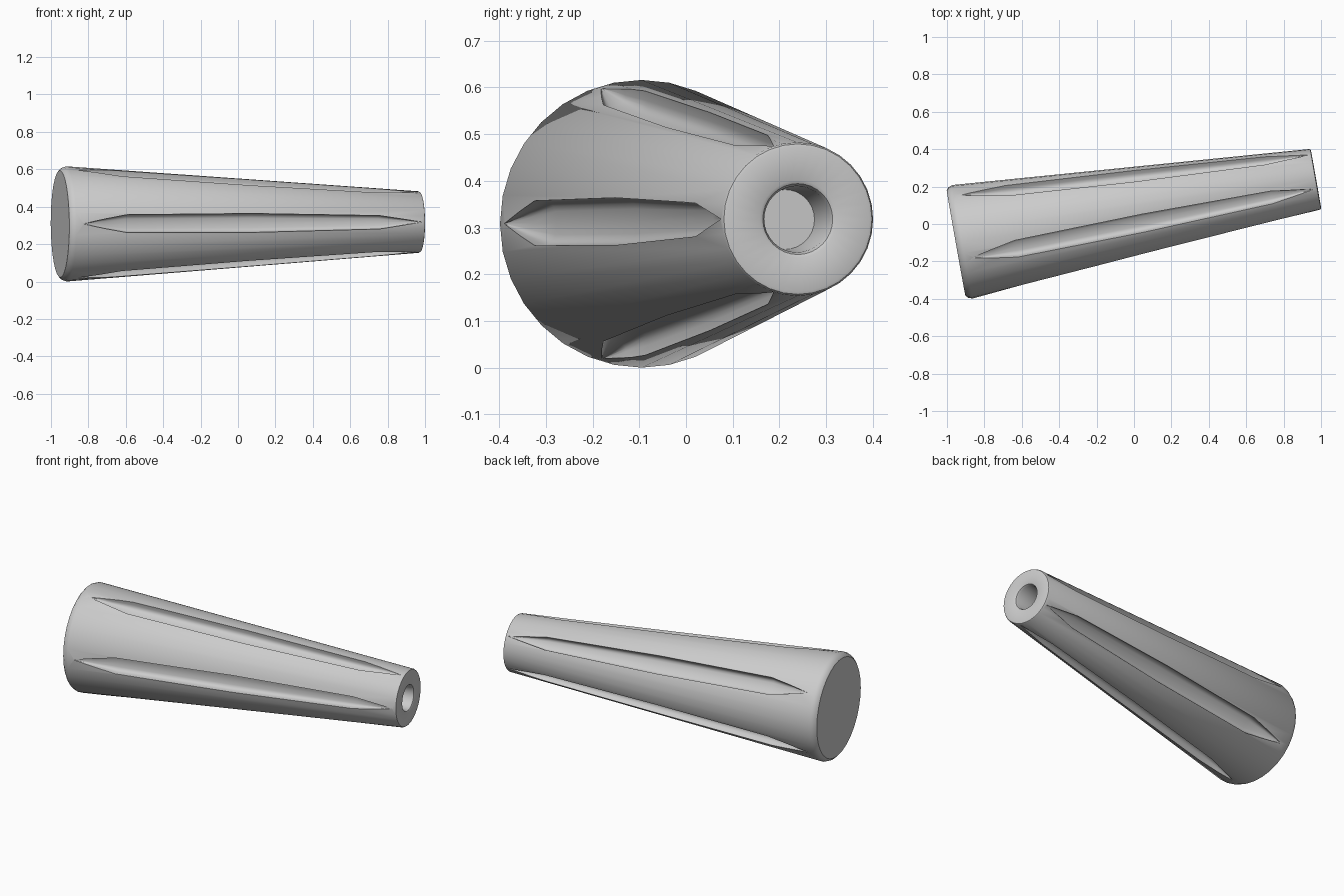
import bpy, bmesh
from math import sin, cos, pi, copysign
from mathutils import Matrix, Vector

if "Cube" in bpy.data.objects:
    bpy.data.objects.remove(bpy.data.objects["Cube"])

# Frame of the tilted handle: local z runs from the wide end to the narrow end
START, END = Vector((-0.918, -0.095, 0.308)), Vector((0.973, 0.24, 0.318))
LENGTH = (END - START).length
D = (END - START).normalized()
W = Vector((0, 0, 1)).cross(D).normalized()
U = D.cross(W)
FRAME = Matrix.Translation(START) @ Matrix((W, U, D)).transposed().to_4x4()
R_WIDE, R_NARROW = 0.308, 0.164


def surface_radius(t):
    return R_WIDE + (R_NARROW - R_WIDE) * t / LENGTH


def loft(bm, rings):
    loops = [[bm.verts.new(p) for p in ring] for ring in rings]
    n = len(loops[0])
    for a, b in zip(loops, loops[1:]):
        for i in range(n):
            j = (i + 1) % n
            bm.faces.new((a[i], a[j], b[j], b[i]))
    bm.faces.new(loops[0][::-1])
    bm.faces.new(loops[-1])


def make_object(name, bm):
    bmesh.ops.recalc_face_normals(bm, faces=bm.faces)
    mesh = bpy.data.meshes.new(name)
    bm.to_mesh(mesh)
    bm.free()
    obj = bpy.data.objects.new(name, mesh)
    obj.matrix_world = FRAME
    bpy.context.collection.objects.link(obj)
    return obj


def rounded(v):
    # squares off a circle coordinate for a flat floor and steep walls
    return copysign(abs(v) ** 0.55, v) if abs(v) > 1e-6 else 0.0


# Tapered handle body, turned with a socket in its narrow end
profile = [(0.286, -0.034), (0.300, -0.022), (R_WIDE, 0),
           (surface_radius(LENGTH - 0.008), LENGTH - 0.008),
           (0.161, LENGTH - 0.002), (0.155, LENGTH),
           (0.083, LENGTH), (0.076, LENGTH - 0.004), (0.071, LENGTH - 0.015),
           (0.064, LENGTH - 0.16)]
SIDES = 32
bm = bmesh.new()
loft(bm, [[(r * cos(2 * pi * i / SIDES), r * sin(2 * pi * i / SIDES), t)
           for i in range(SIDES)] for r, t in profile])
handle = make_object("handle", bm)

# Five long pointed grip grooves: (distance along handle, half width, depth)
stations = [(0.04, 0.001, 0.001), (0.16, 0.026, 0.030), (0.28, 0.048, 0.052),
            (0.97, 0.051, 0.052), (1.67, 0.036, 0.042), (1.90, 0.001, 0.001)]
bm = bmesh.new()
for k in range(5):
    turn = Matrix.Rotation(pi + 2 * pi * k / 5, 3, 'Z')
    rings = []
    for t, width, depth in stations:
        rings.append([turn @ Vector((
            surface_radius(t) + depth * rounded(cos(2 * pi * i / 20)),
            width * rounded(sin(2 * pi * i / 20)), t)) for i in range(20)])
    loft(bm, rings)
cutter = make_object("groove_cutter", bm)
cutter.hide_render = True

cut = handle.modifiers.new("grooves", 'BOOLEAN')
cut.operation = 'DIFFERENCE'
cut.solver = 'EXACT'
cut.object = cutter
bpy.context.view_layer.objects.active = handle
handle.select_set(True)
bpy.ops.object.modifier_apply(modifier=cut.name)
bpy.data.objects.remove(cutter)
bpy.ops.object.shade_smooth_by_angle(angle=pi / 6)
